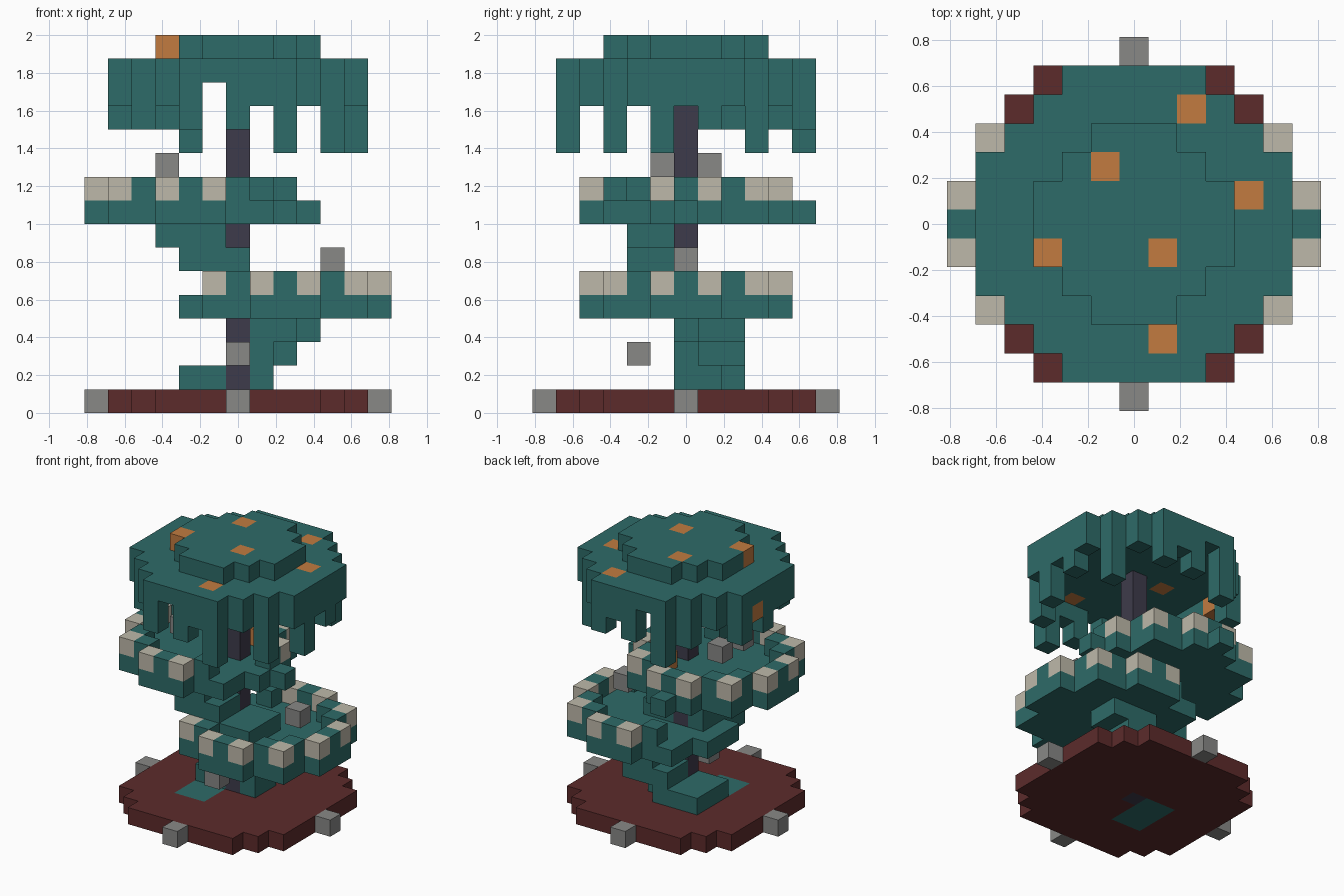
import bpy
import bmesh
from mathutils import Vector

CELL = 0.125

cube = bpy.data.objects.get("Cube")
if cube:
    bpy.data.objects.remove(cube, do_unlink=True)


def material(name, color):
    mat = bpy.data.materials.new(name)
    mat.use_nodes = True
    mat.diffuse_color = (*color, 1)
    mat.node_tree.nodes["Principled BSDF"].inputs["Base Color"].default_value = (*color, 1)
    return mat


teal = material("teal", (0.027, 0.147, 0.138))
red = material("dark red", (0.107, 0.024, 0.024))
grey = material("grey", (0.246, 0.246, 0.24))
cream = material("cream", (0.515, 0.485, 0.40))
orange = material("orange", (0.539, 0.198, 0.051))
purple = material("dark purple", (0.048, 0.044, 0.07))

parts = {}      # part name -> material
cells = {}      # grid cell -> part name; later parts replace earlier ones


def place(name, mat, positions):
    parts[name] = mat
    for p in positions:
        cells[p] = name


def box(xs, ys, z):
    return [(x, y, z) for x in range(xs[0], xs[1] + 1) for y in range(ys[0], ys[1] + 1)]


def disc(r2):
    n = range(-6, 7)
    return {(x, y) for x in n for y in n if x * x + y * y <= r2}


def rim(area):
    steps = ((1, 0), (-1, 0), (0, 1), (0, -1))
    return {(x, y) for x, y in area if any((x + a, y + b) not in area for a, b in steps)}


def layer(area, z, cx=0):
    return [(x + cx, y, z) for x, y in area]


# Round base
place("base", red, layer(disc(34), 0))

# Two offset platforms, each with a rim of alternating blocks and an opening
plate = disc(18)
openings = {
    "lower": {(-4, -1), (-4, 0), (-4, 1), (-3, 2), (-3, 3)},
    "upper": {(4, -1), (3, -2), (3, -3)},
}
for label, cx, z in (("lower", 2, 4), ("upper", -2, 8)):
    place(label + "_platform", teal, layer(plate, z, cx))
    edge = rim(plate) - openings[label]
    light = {(x, y) for x, y in edge if min(abs(x), abs(y)) % 2}
    place(label + "_rim", teal, layer(edge - light, z + 1, cx))
    place(label + "_rim_lights", cream, layer(light, z + 1, cx))
place("upper_platform", teal, [(3, 0, 8), (-2, 5, 8)])

# Winding stair: the second flight is the first turned by half a circle
flight = (box((-2, -1), (-2, 0), 0)
          + box((-2, 0), (0, 2), 1) + box((1, 1), (0, 1), 1)
          + box((0, 0), (1, 2), 2) + box((1, 1), (0, 2), 2) + box((2, 2), (1, 2), 2)
          + box((1, 2), (0, 2), 3) + box((3, 3), (1, 2), 3))
place("lower_stair", teal, flight)
place("upper_stair", teal, [(-x, -y, z + 4) for x, y, z in flight])

# Canopy with a smaller crown and a hanging fringe
cap = disc(29)
place("canopy", teal, layer(cap, 14))
place("crown", teal, layer(disc(10), 15))
drops = {}
for i in range(5):
    k = i - 2
    drops[k, -5] = (2, 0, 2, 1, 3)[i]
    drops[k, 5] = (3, 0, 2, 1, 2)[i]
    drops[5, k] = (1, 3, 1, 2, 1)[i]
    drops[-5, k] = (1, 1, 2, 1, 2)[i]
drops.update({(4, -3): 3, (4, 3): 3, (-4, -3): 2, (-4, 3): 1,
              (3, -4): 1, (3, 4): 1, (-3, -4): 1, (-3, 4): 2})
place("fringe", teal, [(x, y, 13 - d) for (x, y), n in drops.items() for d in range(n)])

# Central trunk
place("trunk", purple, [(0, 0, z) for z in range(14)])

# Glowing spots
place("spots", orange, [(-3, -1, 15), (-1, 2, 15), (1, -1, 15), (2, 4, 14), (4, 1, 14),
                        (1, -4, 14), (-2, 0, 14), (-5, 1, 13), (0, 2, 9)])

# Loose stones and the four blocks around the base
place("stones", grey, [(0, -2, 2), (4, 0, 6), (-3, -1, 10), (-3, 1, 10)])
place("base_blocks", grey, [(6, 0, 0), (-6, 0, 0), (0, 6, 0), (0, -6, 0)])

# Build each part from the exposed faces of its cells
AXES = [(Vector(s * (i == a) for i in range(3)), a, s) for a in range(3) for s in (1, -1)]
for name, mat in parts.items():
    bm = bmesh.new()
    for cell, owner in cells.items():
        if owner != name:
            continue
        centre = Vector(cell) + Vector((0, 0, 0.5))
        for normal, axis, sign in AXES:
            if tuple(int(c + n) for c, n in zip(cell, normal)) in cells:
                continue
            u = Vector((axis == 2, axis == 0, axis == 1)) * 0.5
            v = normal.cross(u)
            mid = centre + normal * 0.5
            corners = (mid - u - v, mid + u - v, mid + u + v, mid - u + v)
            bm.faces.new([bm.verts.new(c * CELL) for c in corners])
    bmesh.ops.remove_doubles(bm, verts=bm.verts, dist=0.001)
    mesh = bpy.data.meshes.new(name)
    bm.to_mesh(mesh)
    bm.free()
    mesh.materials.append(mat)
    bpy.context.collection.objects.link(bpy.data.objects.new(name, mesh))
